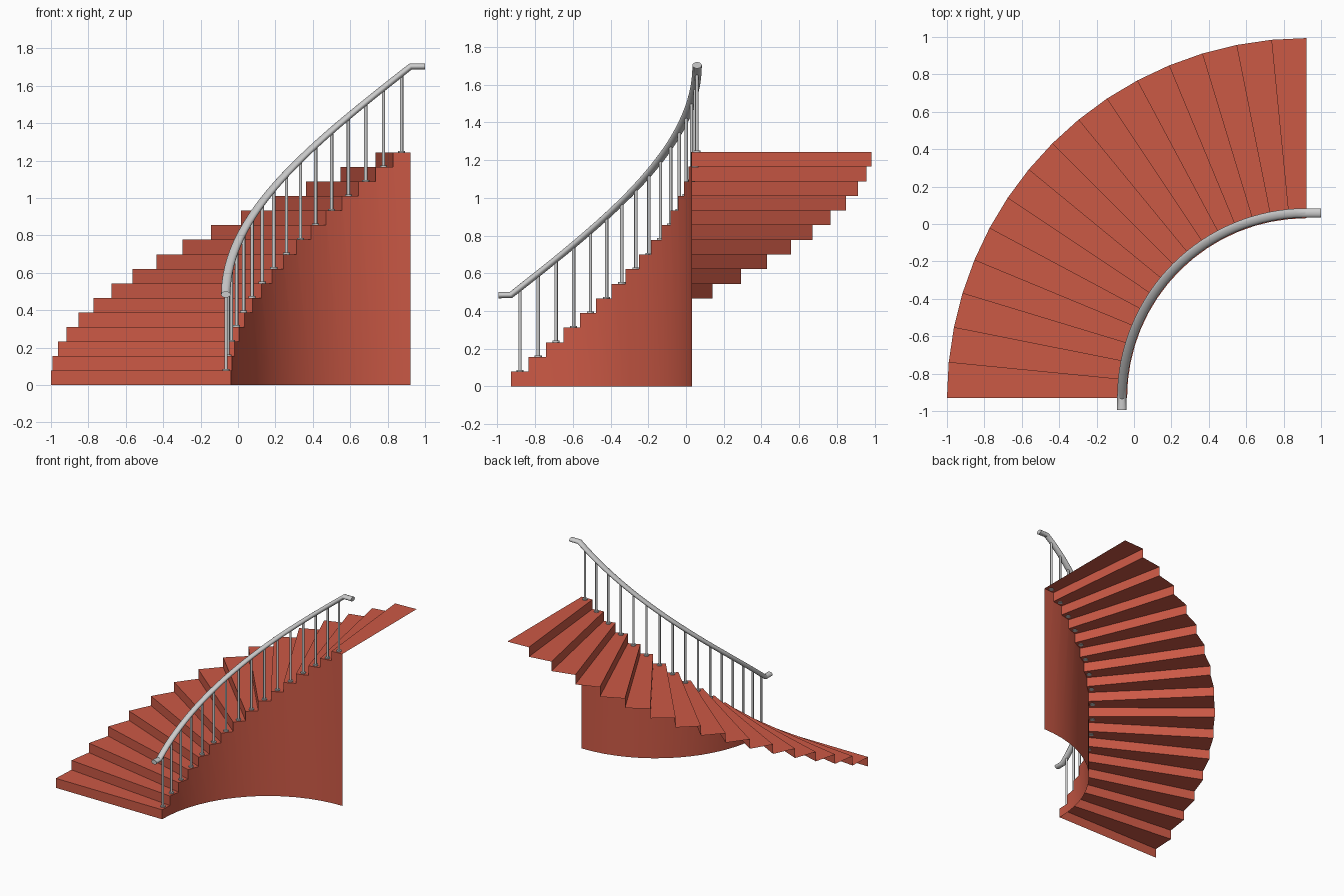
import bpy, bmesh, math
from mathutils import Vector, Matrix

if "Cube" in bpy.data.objects:
    bpy.data.objects.remove(bpy.data.objects["Cube"])

CX, CY = 0.923, -0.929            # centre of the quarter turn
R_IN, R_OUT, R_RAIL = 0.96, 1.923, 0.988
STEPS, RISE = 16, 1.243 / 16
RAIL_LOW, RAIL_HIGH = 0.484, 1.703


def polar(r, t, z):
    """Point on the turn; t runs 0 (bottom step) to 1 (top step)."""
    a = math.pi - t * math.pi / 2
    return Vector((CX + r * math.cos(a), CY + r * math.sin(a), z))


def finish(bm, name, mat=None):
    bmesh.ops.remove_doubles(bm, verts=bm.verts, dist=1e-5)
    me = bpy.data.meshes.new(name)
    bm.to_mesh(me)
    bm.free()
    ob = bpy.data.objects.new(name, me)
    bpy.context.collection.objects.link(ob)
    if mat:
        me.materials.append(mat)
    bpy.ops.object.select_all(action='DESELECT')
    ob.select_set(True)
    bpy.context.view_layer.objects.active = ob
    bpy.ops.object.shade_smooth_by_angle(angle=math.radians(35))
    return ob


red = bpy.data.materials.new("stair_red")
red.diffuse_color = (0.60, 0.10, 0.06, 1)
red.use_nodes = True
red.node_tree.nodes["Principled BSDF"].inputs["Base Color"].default_value = red.diffuse_color

# Folded sheet of risers and treads, and the thin curved wall under it
stairs, wall = bmesh.new(), bmesh.new()


def face(bm, pts):
    bm.faces.new([bm.verts.new(p) for p in pts])


for i in range(STEPS):
    t0, t1 = i / STEPS, (i + 1) / STEPS
    z0, z1 = i * RISE, (i + 1) * RISE
    face(stairs, [polar(R_OUT, t0, z0), polar(R_IN, t0, z0),
                  polar(R_IN, t0, z1), polar(R_OUT, t0, z1)])
    face(stairs, [polar(R_OUT, t0, z1), polar(R_IN, t0, z1),
                  polar(R_IN, t1, z1), polar(R_OUT, t1, z1)])
    panel = [polar(R_IN, t0, 0), polar(R_IN, t1, 0),
             polar(R_IN, t1, z1), polar(R_IN, t0, z1)]
    if i:
        panel.append(polar(R_IN, t0, z0))
    face(wall, panel)
finish(stairs, "steps", red)
finish(wall, "inner_wall", red)

# Handrail: oval section swept along the helix with level ends
SEG, SIDES = 32, 16
path = [Vector((CX - R_RAIL, -0.994, RAIL_LOW))]
path += [polar(R_RAIL, k / SEG, RAIL_LOW + (RAIL_HIGH - RAIL_LOW) * k / SEG)
         for k in range(SEG + 1)]
path.append(Vector((1.0, CY + R_RAIL, RAIL_HIGH)))
bm = bmesh.new()
rings = []
for k, p in enumerate(path):
    ahead = (path[min(k + 1, len(path) - 1)] - p).normalized()
    behind = (p - path[max(k - 1, 0)]).normalized()
    tangent = (ahead + behind).normalized()
    side = tangent.cross(Vector((0, 0, 1))).normalized()
    up = side.cross(tangent)
    rings.append([bm.verts.new(p + side * 0.025 * math.cos(a) + up * 0.017 * math.sin(a))
                  for a in (2 * math.pi * j / SIDES for j in range(SIDES))])
for r0, r1 in zip(rings, rings[1:]):
    for j in range(SIDES):
        n = (j + 1) % SIDES
        bm.faces.new((r0[j], r0[n], r1[n], r1[j]))
bm.faces.new(rings[0])
bm.faces.new(rings[-1])
bmesh.ops.recalc_face_normals(bm, faces=bm.faces)
finish(bm, "handrail")


# Balusters with a small round foot, one per tread
def cylinder(bm, p, radius, z0, z1):
    bmesh.ops.create_cone(bm, cap_ends=True, segments=12, radius1=radius, radius2=radius,
                          depth=z1 - z0, matrix=Matrix.Translation((p.x, p.y, (z0 + z1) / 2)))


for i in range(STEPS):
    t = (i + 0.5) / STEPS
    z = (i + 1) * RISE
    p = polar(R_RAIL, t, z)
    bm = bmesh.new()
    cylinder(bm, p, 0.009, z, RAIL_LOW + (RAIL_HIGH - RAIL_LOW) * t)
    cylinder(bm, p, 0.019, z - 0.004, z + 0.009)
    finish(bm, f"baluster_{i + 1}")
